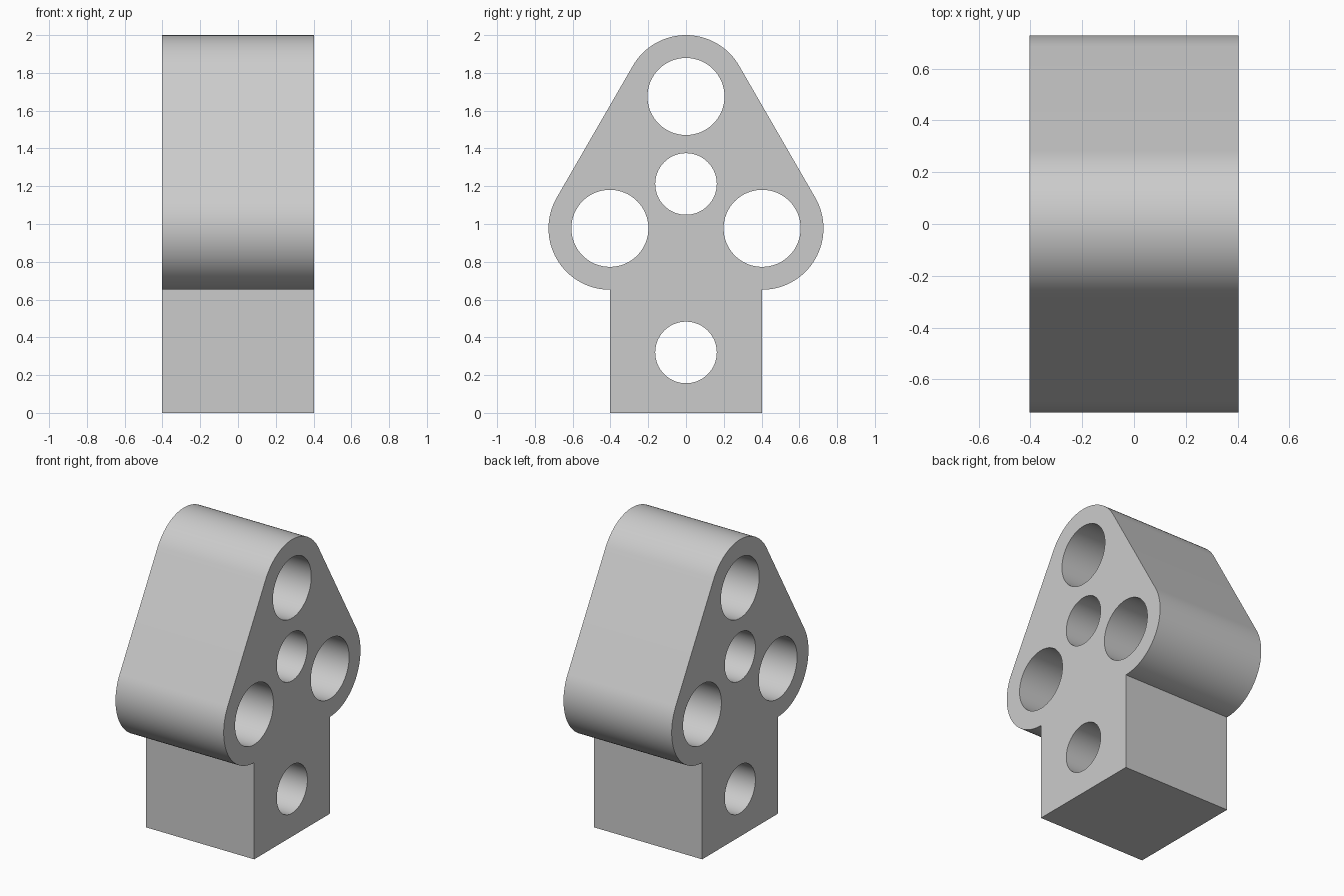
import bpy, bmesh, math

if "Cube" in bpy.data.objects:
    bpy.data.objects.remove(bpy.data.objects["Cube"])

HALF_WIDTH = 0.403            # half of the extrusion depth along x
LEG, LOBE_Z, TOP_Z = 0.403, 0.977, 1.675
LOBE_R = 0.325


def arc(y, z, r, start, end, steps):
    """Points of an arc in the y-z plane, angles in degrees."""
    angles = [math.radians(start + (end - start) * i / steps) for i in range(steps + 1)]
    return [(y + r * math.cos(a), z + r * math.sin(a)) for a in angles]


# Outer profile: square foot carrying three rounded lobes
outline = [(-LEG, 0), (LEG, 0)]
outline += arc(LEG, LOBE_Z, LOBE_R, -90, 30, 32)
outline += arc(0, TOP_Z, LOBE_R, 30, 150, 32)
outline += arc(-LEG, LOBE_Z, LOBE_R, 150, 270, 32)

# Through holes: y, z, radius
holes = [(0, TOP_Z, 0.204), (LEG, LOBE_Z, 0.204), (-LEG, LOBE_Z, 0.204),
         (0, 1.212, 0.163), (0, 0.32, 0.163)]
loops = [outline] + [arc(y, z, r, 0, 360, 64)[:-1] for y, z, r in holes]

# Fill the profile with its holes, then extrude it along x
bm = bmesh.new()
for loop in loops:
    verts = [bm.verts.new((-HALF_WIDTH, y, z)) for y, z in loop]
    for i, v in enumerate(verts):
        bm.edges.new((v, verts[(i + 1) % len(verts)]))
bmesh.ops.triangle_fill(bm, edges=bm.edges[:], use_beauty=True, normal=(-1, 0, 0))
result = bmesh.ops.extrude_face_region(bm, geom=bm.faces[:], use_keep_orig=True)
moved = [g for g in result["geom"] if isinstance(g, bmesh.types.BMVert)]
bmesh.ops.translate(bm, verts=moved, vec=(2 * HALF_WIDTH, 0, 0))
bmesh.ops.recalc_face_normals(bm, faces=bm.faces[:])

mesh = bpy.data.meshes.new("drilled_block")
bm.to_mesh(mesh)
bm.free()
block = bpy.data.objects.new("drilled_block", mesh)
bpy.context.collection.objects.link(block)

grey = bpy.data.materials.new("light_grey")
grey.diffuse_color = (0.6, 0.6, 0.6, 1)
grey.use_nodes = True
grey.node_tree.nodes["Principled BSDF"].inputs["Base Color"].default_value = grey.diffuse_color
mesh.materials.append(grey)

# Smooth curved walls, crisp rims
bpy.context.view_layer.objects.active = block
block.select_set(True)
bpy.ops.object.shade_smooth_by_angle(angle=math.radians(30))
